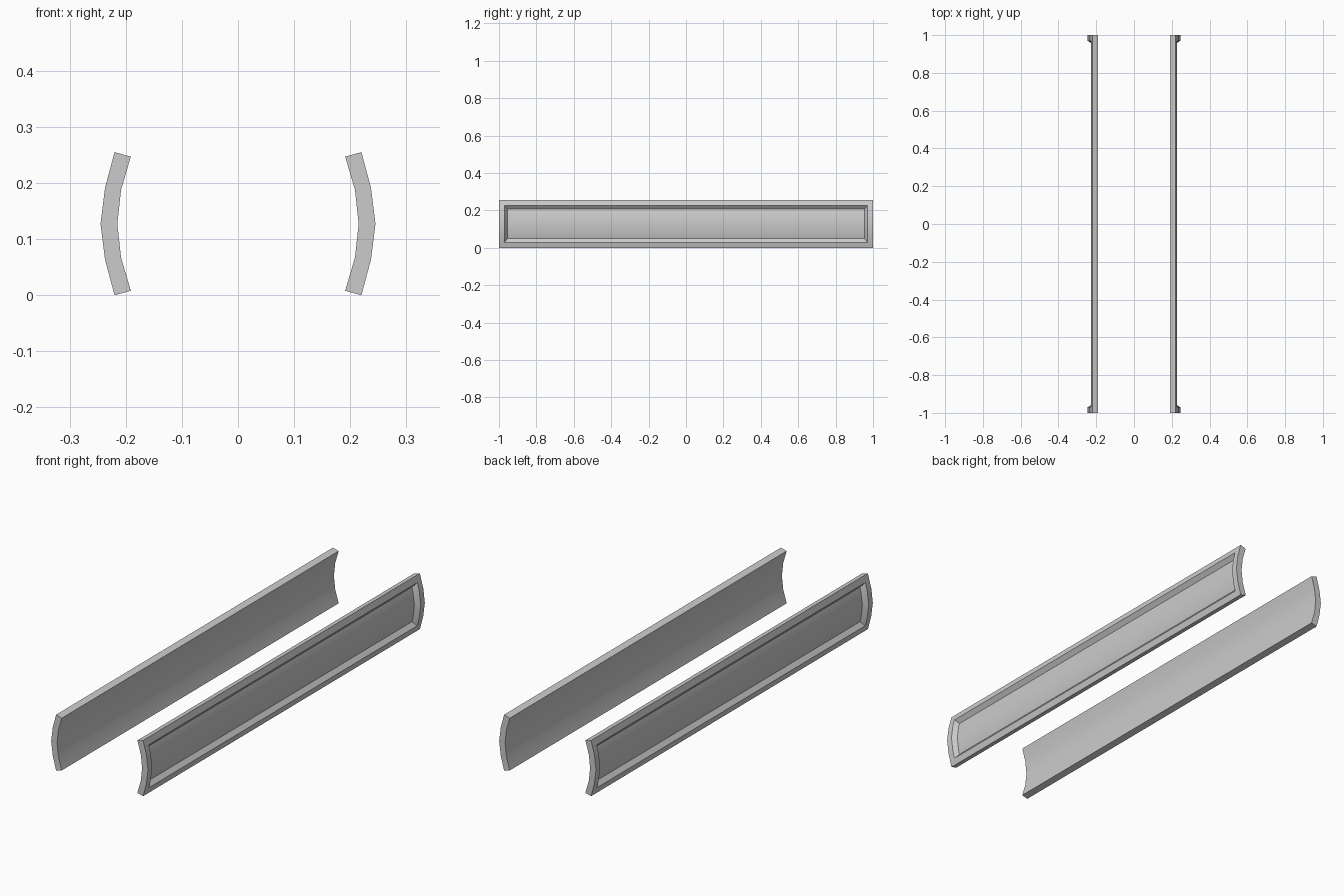
import bpy, bmesh

if "Cube" in bpy.data.objects:
    bpy.data.objects.remove(bpy.data.objects["Cube"])

# Curved cross-section: outer and inner arcs of the right panel (x, z), bottom to top
MID = 0.1275
outer_half = [(0.245, 0), (0.237, 0.064), (0.220, 0.1275)]
inner_half = [(0.215, 0), (0.2085, 0.060), (0.191, 0.1195)]


def full_arc(half):
    lower = [(x, MID - h) for x, h in reversed(half[1:])]
    return lower + [(x, MID + h) for x, h in half]


def side_panel(name, side):
    bm = bmesh.new()
    rows = {}
    for key, arc in (("out", full_arc(outer_half)), ("in", full_arc(inner_half))):
        for y in (-1, 1):
            rows[key, y] = [bm.verts.new((side * x, y, z)) for x, z in arc]
    o0, o1, i0, i1 = rows["out", -1], rows["out", 1], rows["in", -1], rows["in", 1]

    # Long faces and end caps
    outer_faces = []
    for k in range(len(o0) - 1):
        outer_faces.append(bm.faces.new((o0[k], o1[k], o1[k + 1], o0[k + 1])))
        bm.faces.new((i0[k], i0[k + 1], i1[k + 1], i1[k]))
        for o, i in ((o0, i0), (o1, i1)):
            bm.faces.new((o[k], o[k + 1], i[k + 1], i[k]))
    for k in (0, -1):
        bm.faces.new((o0[k], i0[k], i1[k], o1[k]))
    bmesh.ops.recalc_face_normals(bm, faces=bm.faces[:])

    # Raised frame, then sloped walls down to the recessed floor
    bmesh.ops.inset_region(bm, faces=outer_faces, thickness=0.03, use_even_offset=True)
    bm.normal_update()
    bmesh.ops.inset_region(bm, faces=outer_faces, thickness=0.015, depth=-0.021,
                           use_even_offset=True)
    bm.normal_update()

    mesh = bpy.data.meshes.new(name)
    bm.to_mesh(mesh)
    bm.free()
    obj = bpy.data.objects.new(name, mesh)
    bpy.context.collection.objects.link(obj)
    bpy.ops.object.select_all(action='DESELECT')
    obj.select_set(True)
    bpy.context.view_layer.objects.active = obj
    bpy.ops.object.shade_smooth_by_angle(angle=0.52)


# Mirrored pair of panels, bulging outwards
side_panel("right_panel", 1)
side_panel("left_panel", -1)
